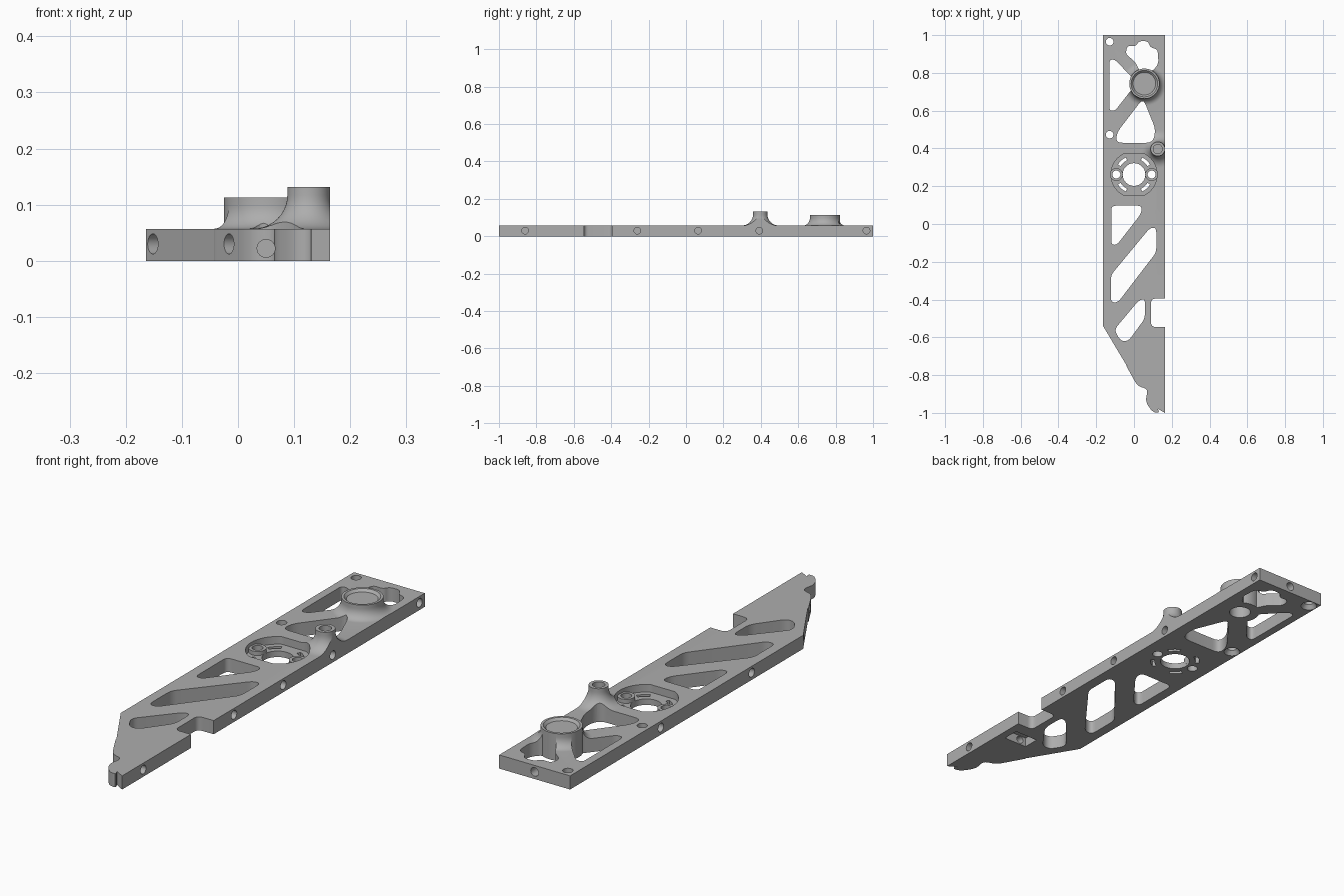
import bpy, bmesh, math
from mathutils import Vector, Matrix

cube = bpy.data.objects.get("Cube")
if cube:
    bpy.data.objects.remove(cube, do_unlink=True)

GREY = (0.42, 0.42, 0.42, 1)
metal = bpy.data.materials.new("machined grey")
metal.use_nodes = True
metal.diffuse_color = GREY
metal.node_tree.nodes["Principled BSDF"].inputs["Base Color"].default_value = GREY

T = 0.057     # plate thickness
HALF = 0.164  # plate half width


def finish(name, bm):
    bmesh.ops.recalc_face_normals(bm, faces=bm.faces)
    mesh = bpy.data.meshes.new(name)
    bm.to_mesh(mesh)
    bm.free()
    mesh.materials.append(metal)
    obj = bpy.data.objects.new(name, mesh)
    bpy.context.scene.collection.objects.link(obj)
    return obj


def rounded(points, d, steps=6):
    """Blend each corner with a small quadratic curve."""
    pts = [Vector(p) for p in points]
    out = []
    for i, p in enumerate(pts):
        a, b = pts[i - 1] - p, pts[(i + 1) % len(pts)] - p
        a = p + a.normalized() * min(d, a.length * 0.48)
        b = p + b.normalized() * min(d, b.length * 0.48)
        for k in range(steps + 1):
            t = k / steps
            out.append(a * (1 - t) ** 2 + p * 2 * t * (1 - t) + b * t * t)
    return out


def prism(name, points, z0, z1):
    bm = bmesh.new()
    face = bm.faces.new([bm.verts.new((p[0], p[1], z0)) for p in points])
    top = bmesh.ops.extrude_face_region(bm, geom=[face])["geom"]
    bmesh.ops.translate(bm, vec=(0, 0, z1 - z0),
                        verts=[v for v in top if isinstance(v, bmesh.types.BMVert)])
    return finish(name, bm)


def rod(name, start, direction, r1, length, r2=None, sides=32):
    """Cylinder or cone running from start along direction."""
    d = Vector(direction).normalized()
    bm = bmesh.new()
    place = Matrix.Translation(Vector(start) + d * length / 2) @ d.to_track_quat("Z", "Y").to_matrix().to_4x4()
    bmesh.ops.create_cone(bm, cap_ends=True, segments=sides, radius1=r1,
                          radius2=r1 if r2 is None else r2, depth=length, matrix=place)
    return finish(name, bm)


def flare(name, x, y, r_top, r_base, height, bend):
    """Boss with a concave foot, turned about a vertical axis."""
    profile = [(0, T - 0.02), (r_base, T - 0.02)]
    for k in range(11):
        a = k / 10 * math.pi / 2
        profile.append((r_base - (r_base - r_top) * math.sin(a), T + bend * (1 - math.cos(a))))
    profile += [(r_top, height), (0, height)]
    bm = bmesh.new()
    verts = [bm.verts.new((r, 0, z)) for r, z in profile]
    edges = [bm.edges.new(pair) for pair in zip(verts, verts[1:])]
    bmesh.ops.spin(bm, geom=verts + edges, cent=(0, 0, 0), axis=(0, 0, 1),
                   angle=math.tau, steps=48, use_merge=True)
    bmesh.ops.remove_doubles(bm, verts=bm.verts, dist=1e-5)
    bmesh.ops.translate(bm, vec=(x, y, 0), verts=bm.verts)
    return finish(name, bm)


def combine(target, tool, operation):
    mod = target.modifiers.new("shape", "BOOLEAN")
    mod.operation, mod.solver, mod.object = operation, "EXACT", tool
    tool.hide_render = True
    with bpy.context.temp_override(object=target, active_object=target):
        bpy.ops.object.modifier_apply(modifier=mod.name)
    bpy.data.objects.remove(tool, do_unlink=True)


def cut(tool):
    combine(plate, tool, "DIFFERENCE")


def add(tool):
    combine(plate, tool, "UNION")


# Plate outline with side notch and curved tail
notch = rounded([(0.2, -0.395), (0.09, -0.395), (0.09, -0.545), (0.2, -0.545)], 0.025)
tail = rounded([(-0.05, -0.735), (0.02, -0.86), (0.075, -0.873), (0.06, -0.94),
                (0.1, -0.998), (0.14, -1)], 0.028)
plate = prism("mounting_plate", [(-HALF, 1), (-HALF, -0.54)] + tail
              + [(HALF, -1), (HALF, 1)], 0, T)
cut(prism("notch_cutter", notch, -0.1, 0.2))

# Flared bosses
BIG, SMALL = (0.055, 0.743), (0.126, 0.397)
add(flare("large_boss", *BIG, 0.08, 0.118, 0.113, 0.042))
add(flare("small_boss", *SMALL, 0.038, 0.1, 0.131, 0.06))
cut(prism("edge_trim", [(HALF, -2), (1, -2), (1, 2), (HALF, 2)], -0.1, 0.3))

# Lightening pockets
pockets = [
    ([(-0.045, 0.9), (-0.035, 0.945), (0.01, 0.94), (0.025, 0.968), (0.075, 0.968),
      (0.085, 0.935), (0.125, 0.925), (0.13, 0.85), (0.1, 0.81), (0.03, 0.81), (0.005, 0.86)], 0.02),
    ([(-0.13, 0.87), (-0.1, 0.87), (-0.01, 0.775), (-0.01, 0.715), (-0.1, 0.6), (-0.13, 0.6)], 0.02),
    ([(0.048, 0.665), (0.115, 0.5), (0.1, 0.43), (-0.095, 0.43), (-0.09, 0.485)], 0.035),
    ([(-0.12, 0.097), (0.042, 0.097), (0.038, 0.055), (-0.09, -0.11), (-0.12, -0.11)], 0.025),
    ([(0.085, -0.02), (0.118, -0.02), (0.118, -0.15), (-0.085, -0.415), (-0.122, -0.415), (-0.122, -0.27)], 0.025),
    ([(0.025, -0.405), (0.058, -0.395), (0.058, -0.5), (-0.03, -0.62), (-0.07, -0.62), (-0.105, -0.56)], 0.028),
]
for outline, blend in pockets:
    cut(prism("pocket_cutter", rounded(outline, blend), -0.1, 0.3))

# Boss cores reach through the plate beside the pockets
add(rod("large_core", (*BIG, 0), (0, 0, 1), 0.08, 0.113, sides=48))
cut(rod("large_bore", (*BIG, -0.1), (0, 0, 1), 0.043, 0.4))
cut(rod("large_seat", (*BIG, 0.08), (0, 0, 1), 0.06, 0.1))
cut(rod("large_chamfer", (*BIG, 0.103), (0, 0, 1), 0.06, 0.02, 0.08))
cut(rod("small_bore", (*SMALL, 0.07), (0, 0, 1), 0.024, 0.1))

# Motor recess, bore, slots and screw seats
MY = 0.262
circle = [(0.122 * math.cos(math.tau * i / 64), 0.122 * math.sin(math.tau * i / 64)) for i in range(64)]
cut(prism("recess_cutter", [(x, MY + max(-0.108, min(0.108, y))) for x, y in circle], 0.025, 0.3))
cut(rod("motor_bore", (0, MY, -0.1), (0, 0, 1), 0.06, 0.3, sides=48))
for mid in (48, 132, 228, 312):
    angles = [math.radians(mid - 16 + 4 * i) for i in range(9)]
    arc = [(0.1 * math.cos(a), MY + 0.1 * math.sin(a)) for a in angles]
    arc += [(0.084 * math.cos(a), MY + 0.084 * math.sin(a)) for a in reversed(angles)]
    cut(prism("slot_cutter", arc, -0.1, 0.1))
for side in (-1, 1):
    add(rod("screw_seat", (side * 0.093, MY, 0.01), (0, 0, 1), 0.034, 0.032))
    cut(rod("screw_hole", (side * 0.093, MY, -0.1), (0, 0, 1), 0.021, 0.3))

# Corner screw holes, countersunk below
for y in (0.965, 0.473):
    cut(rod("corner_hole", (-0.129, y, -0.1), (0, 0, 1), 0.02, 0.3))
    cut(rod("countersink", (-0.129, y, -0.002), (0, 0, 1), 0.034, 0.02, 0.02))

# Threaded holes around the rim
rim = [((HALF, y), (-1, 0)) for y in (-0.86, -0.26, 0.065, 0.392, 0.965)]
rim += [((-HALF, y), (1, 0)) for y in (0.4, -0.2)]
rim += [((x, -0.54 - (x + HALF) * 1.71), (0.863, 0.505)) for x in (-0.152, -0.015)]
rim.append(((0, 1), (0, -1)))
for (x, y), (dx, dy) in rim:
    cut(rod("rim_hole", (x - dx * 0.02, y - dy * 0.02, 0.03), (dx, dy, 0), 0.018, 0.06, sides=24))

# Underside nut pocket with its lengthwise bolt hole
cut(prism("nut_pocket", [(0.02, -0.67), (0.13, -0.67), (0.13, -0.6), (0.02, -0.6)], -0.1, 0.04))
cut(rod("bolt_hole", (0.05, -0.95, 0.022), (0, 1, 0), 0.016, 0.3, sides=24))

# Smooth curved walls, keep machined edges sharp
bpy.ops.object.select_all(action="DESELECT")
plate.select_set(True)
bpy.context.view_layer.objects.active = plate
bpy.ops.object.shade_smooth_by_angle(angle=math.radians(30))
